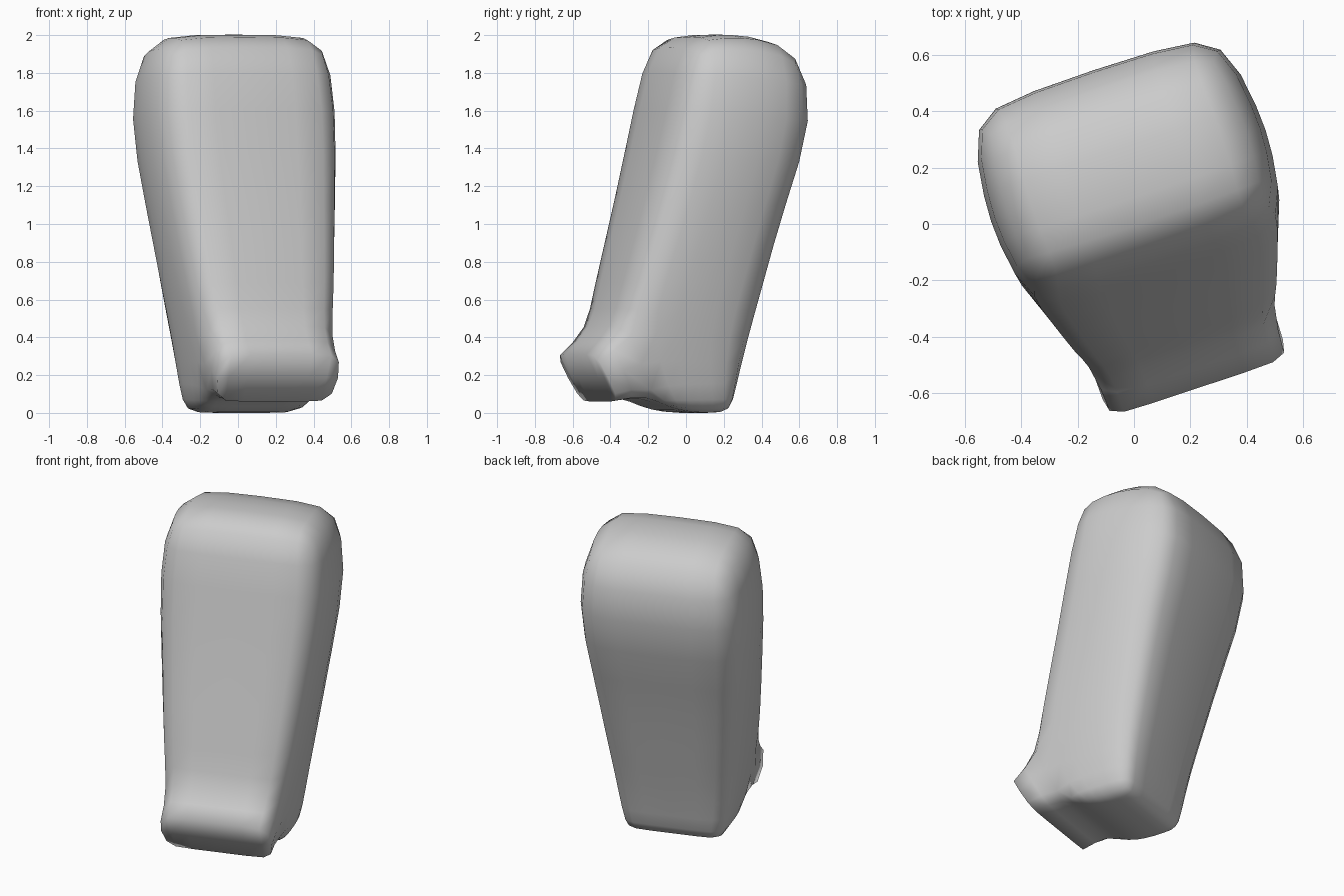
import bpy, bmesh, math

if "Cube" in bpy.data.objects:
    bpy.data.objects.remove(bpy.data.objects["Cube"])

TURN = math.radians(18.4)
U0 = 0.035

# Side profile: each level = half width, four (depth, height) points front to back
levels = [
    (0.30, [(-0.19, 0.03), (-0.06, 0.0), (0.05, 0.0), (0.165, 0.0)]),
    (0.335, [(-0.31, 0.09), (-0.12, 0.12), (0.01, 0.13), (0.185, 0.13)]),
    (0.385, [(-0.485, 0.45), (-0.19, 0.42), (-0.03, 0.41), (0.255, 0.40)]),
    (0.42, [(-0.445, 0.64), (-0.13, 0.66), (0.03, 0.66), (0.325, 0.66)]),
    (0.48, [(-0.315, 1.12), (0.0, 1.11), (0.14, 1.10), (0.442, 1.10)]),
    (0.535, [(-0.19, 1.64), (0.12, 1.60), (0.26, 1.58), (0.605, 1.56)]),
    (0.475, [(-0.12, 1.99), (0.10, 2.005), (0.25, 2.005), (0.53, 1.94)]),
]
TOP = len(levels) - 1

bm = bmesh.new()


def vert(u, v, z):
    u += U0
    return bm.verts.new((u * math.cos(TURN) - v * math.sin(TURN),
                         u * math.sin(TURN) + v * math.cos(TURN), z))


def row(half, v, z, inner=0.56, pull=1.0, dv=0.0, dz=0.0):
    ends = (-1, 1)
    return [vert(f * half * (pull if f in ends else 1),
                 v + (dv if f in ends else 0),
                 z - (dz if f in ends else 0))
            for f in (-1, -inner, inner, 1)]


def strip(a, b):
    for i in range(len(a) - 1):
        bm.faces.new((a[i], a[i + 1], b[i + 1], b[i]))


# Body cage: grid[level][depth][width], vertical corners pulled in to round them
grid = []
for k, (h, pts) in enumerate(levels):
    pull, dv = (0.98, 0.0) if k < 2 else (0.95, 0.02) if k < 4 else (0.925, 0.03)
    dz = 0.02 if k == TOP else 0.0
    grid.append([row(h, v, z, pull=pull if j in (0, 3) else 1.0,
                     dv={0: dv, 3: -dv}.get(j, 0), dz=dz)
                 for j, (v, z) in enumerate(pts)])
for k in range(TOP):
    lo, hi = grid[k], grid[k + 1]
    if k != 1:
        strip(lo[0], hi[0])
    strip(lo[3], hi[3])
    for i in (0, 3):
        strip([r[i] for r in lo], [r[i] for r in hi])
for cap in (grid[0], grid[TOP]):
    for j in range(3):
        strip(cap[j], cap[j + 1])

# Foot: pushed out of the open front band
low = row(0.335, -0.49, 0.06, 0.65)
top = row(0.35, -0.625, 0.31, 0.65)
strip(grid[1][0], low)
strip(low, top)
strip(top, grid[2][0])
for i in (0, 3):
    bm.faces.new((grid[1][0][i], low[i], top[i], grid[2][0][i]))

# Crisp rim around the foot tip
crease = bm.edges.layers.float.new("crease_edge")
rim = set(low + top)
for e in bm.edges:
    a, b = e.verts
    if a in rim and b in rim:
        across = (a in low) != (b in low)
        if not across or a in (low[0], low[3], top[0], top[3]):
            e[crease] = 1.0
bmesh.ops.recalc_face_normals(bm, faces=bm.faces[:])
for f in bm.faces:
    f.smooth = True

mesh = bpy.data.meshes.new("leg_block")
bm.to_mesh(mesh)
bm.free()
obj = bpy.data.objects.new("leg_block", mesh)
bpy.context.collection.objects.link(obj)
sub = obj.modifiers.new("rounding", 'SUBSURF')
sub.levels = sub.render_levels = 1
